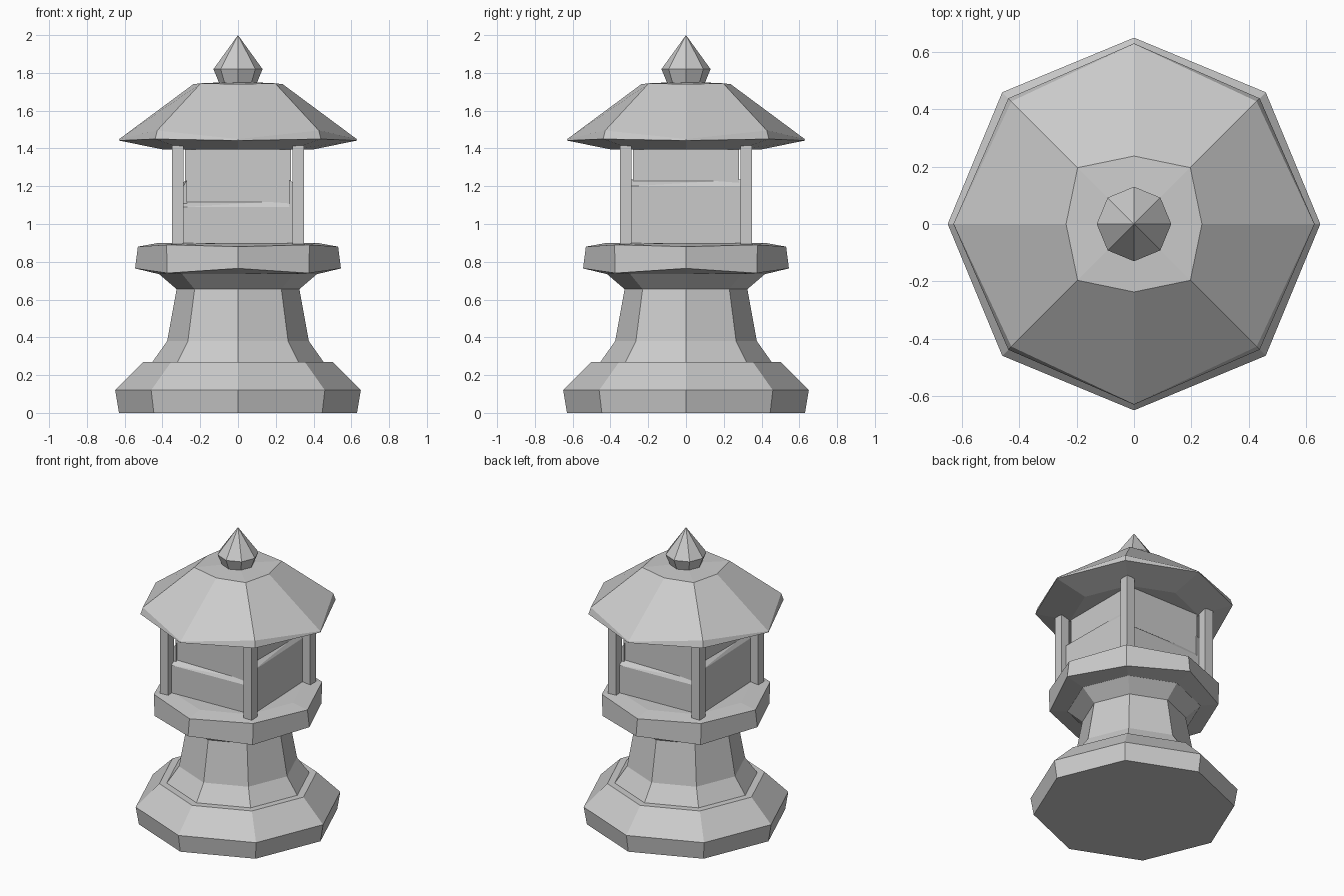
import bpy
import bmesh
from math import cos, sin, pi
from mathutils import Matrix, Vector

default_cube = bpy.data.objects.get("Cube")
if default_cube:
    bpy.data.objects.remove(default_cube, do_unlink=True)

stone = bpy.data.materials.new("grey stone")
stone.use_nodes = True
GREY = (0.6, 0.6, 0.6, 1)
stone.diffuse_color = GREY
stone.node_tree.nodes["Principled BSDF"].inputs["Base Color"].default_value = GREY


def finish(name, bm):
    bmesh.ops.recalc_face_normals(bm, faces=bm.faces[:])
    mesh = bpy.data.meshes.new(name)
    bm.to_mesh(mesh)
    bm.free()
    mesh.materials.append(stone)
    obj = bpy.data.objects.new(name, mesh)
    bpy.context.collection.objects.link(obj)
    return obj


def octagon_stack(name, rings):
    """Loft octagons; a ring is (radius, z) or (radius, z, corner radius, corner z)."""
    bm = bmesh.new()
    loops = []
    for ring in rings:
        pair = (ring[:2], ring[-2:])   # axis points, diagonal points
        loops.append([bm.verts.new((pair[i % 2][0] * cos(i * pi / 4),
                                    pair[i % 2][0] * sin(i * pi / 4),
                                    pair[i % 2][1])) for i in range(8)])
    for low, high in zip(loops, loops[1:]):
        for i in range(8):
            j = (i + 1) % 8
            bm.faces.new((low[i], low[j], high[j], high[i]))
    bm.faces.new(loops[0][::-1])
    bm.faces.new(loops[-1])
    bmesh.ops.remove_doubles(bm, verts=bm.verts[:], dist=0.0005)
    return finish(name, bm)


def hull(name, points, turn=0):
    bm = bmesh.new()
    spin = Matrix.Rotation(turn, 3, "Z")
    for p in points:
        bm.verts.new(spin @ Vector(p))
    bmesh.ops.convex_hull(bm, input=bm.verts[:])
    bmesh.ops.dissolve_limit(bm, angle_limit=0.01, verts=bm.verts[:], edges=bm.edges[:])
    return finish(name, bm)


def block(name, x0, x1, y0, y1, z0, z1):
    return hull(name, [(x, y, z) for x in (x0, x1) for y in (y0, y1) for z in (z0, z1)])


# Foot and tapered pedestal with a flared neck
octagon_stack("base", [(0.63, 0), (0.65, 0.12), (0.50, 0.27)])
octagon_stack("pedestal", [(0.46, 0.26), (0.375, 0.38), (0.325, 0.655), (0.43, 0.745)])

# Slightly uneven platform
octagon_stack("platform", [(0.42, 0.735), (0.545, 0.765, 0.53, 0.74),
                           (0.53, 0.88, 0.535, 0.89), (0.42, 0.90)])

# Lamp chamber: core, corner posts and sloping lower panels
block("chamber_core", -0.28, 0.28, -0.28, 0.28, 0.87, 1.41)
for sx, side in ((-1, "right"), (1, "left")):
    for sy, end in ((-1, "front"), (1, "back")):
        xs = sorted((sx * 0.288, sx * 0.35))
        ys = sorted((sy * 0.288, sy * 0.35))
        block(f"post_{end}_{side}", *xs, *ys, 0.88, 1.415)
for i, side in enumerate(("front", "left", "back", "right")):
    z = (1.09, 1.20)[i % 2]
    panel = [(x, y, h) for x, y in ((-0.29, -0.315), (0.29, -0.29)) for h in (0.88, z)]
    panel += [(x, -0.27, h) for x in (-0.29, 0.29) for h in (0.88, z + 0.035)]
    hull(f"lower_panel_{side}", panel, i * pi / 2)

# Roof with thick diagonal corners and a shallow underside
octagon_stack("roof", [(0.40, 1.395), (0.63, 1.442, 0.62, 1.45),
                       (0.628, 1.45, 0.605, 1.495),
                       (0.237, 1.74, 0.278, 1.745), (0.08, 1.75)])

# Pointed finial
octagon_stack("finial", [(0.095, 1.735), (0.13, 1.82), (0, 2.0)])
